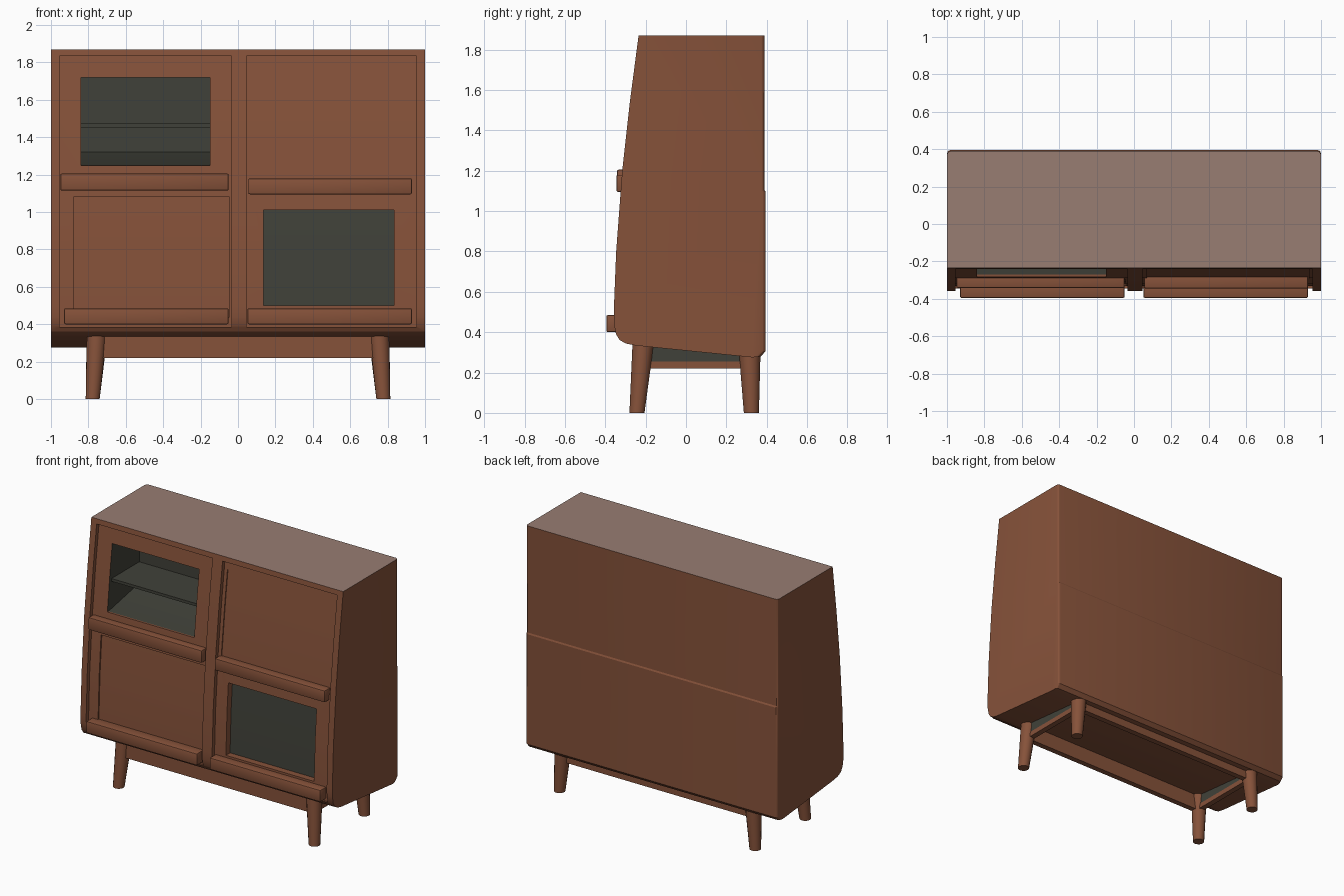
import bpy, bmesh, math

if "Cube" in bpy.data.objects:
    bpy.data.objects.remove(bpy.data.objects["Cube"])


def material(name, rgb):
    m = bpy.data.materials.new(name)
    m.diffuse_color = (*rgb, 1)
    m.use_nodes = True
    m.node_tree.nodes["Principled BSDF"].inputs["Base Color"].default_value = m.diffuse_color
    return m


WOOD = material("brown wood", (0.238, 0.084, 0.042))
TOP = material("pale brown top", (0.314, 0.205, 0.168))
GREY = material("dark grey", (0.051, 0.053, 0.041))

# Slanted front of the cabinet as (z, y) points
FRONT = [(0.30, -0.36), (0.50, -0.358), (0.80, -0.346), (1.20, -0.316),
         (1.55, -0.277), (1.87, -0.235)]


def front(z):
    for (za, ya), (zb, yb) in zip(FRONT, FRONT[1:]):
        if z <= zb:
            return ya + (yb - ya) * (z - za) / (zb - za)
    return FRONT[-1][1]


def finish(name, bm, mat):
    bmesh.ops.recalc_face_normals(bm, faces=bm.faces)
    me = bpy.data.meshes.new(name)
    bm.to_mesh(me)
    bm.free()
    me.materials.append(mat)
    ob = bpy.data.objects.new(name, me)
    bpy.context.collection.objects.link(ob)
    return ob


def smooth(ob):
    bpy.ops.object.select_all(action='DESELECT')
    ob.select_set(True)
    bpy.context.view_layer.objects.active = ob
    bpy.ops.object.shade_smooth_by_angle(angle=math.radians(28))


def prism(name, x0, x1, outline, mat=WOOD, bevel=0.0, pick=None, segments=2):
    """Extrude a (y, z) outline along x, optionally bevelling picked edges."""
    bm = bmesh.new()
    f = bm.faces.new([bm.verts.new((x0, y, z)) for y, z in outline])
    ext = bmesh.ops.extrude_face_region(bm, geom=[f])["geom"]
    bmesh.ops.translate(bm, vec=(x1 - x0, 0, 0),
                        verts=[v for v in ext if isinstance(v, bmesh.types.BMVert)])
    if bevel:
        edges = [e for e in bm.edges if pick is None or pick(e)]
        bmesh.ops.bevel(bm, geom=edges, offset=bevel, segments=segments,
                        profile=0.5, affect='EDGES')
    return finish(name, bm, mat)


def box(name, x0, x1, y0, y1, z0, z1, mat=WOOD, bevel=0.0):
    return prism(name, x0, x1, [(y0, z0), (y1, z0), (y1, z1), (y0, z1)], mat, bevel)


def cut(target, cutter):
    mod = target.modifiers.new("cut", 'BOOLEAN')
    mod.operation = 'DIFFERENCE'
    mod.solver = 'EXACT'
    mod.object = cutter
    bpy.context.view_layer.objects.active = target
    bpy.ops.object.modifier_apply(modifier=mod.name)
    bpy.data.objects.remove(cutter, do_unlink=True)


def recess(target, x0, x1, z0, z1, depth):
    """Cut a pocket that follows the slanted front."""
    zs = [z0] + [z for z, _ in FRONT if z0 < z < z1] + [z1]
    outline = [(-0.6, z1), (-0.6, z0)] + [(front(z) + depth, z) for z in zs]
    cut(target, prism("cutter", x0, x1, outline))


# Cabinet body: side profile with curved lower front and slightly sloping floor
profile = [(-0.235, 1.87), (-0.277, 1.55), (-0.316, 1.20), (-0.346, 0.80),
           (-0.358, 0.50), (-0.357, 0.44), (-0.347, 0.39), (-0.328, 0.36),
           (-0.295, 0.343), (-0.25, 0.334), (0.33, 0.275), (0.37, 0.279),
           (0.394, 0.305), (0.395, 1.095), (0.389, 1.105), (0.389, 1.87)]


def back_corner(e):
    return all(v.co.y > 0.36 for v in e.verts) and e.verts[0].co.x == e.verts[1].co.x \
        and not all(v.co.z > 1.8 for v in e.verts)


body = prism("cabinet_body", -1, 1, profile, WOOD, 0.02, back_corner, 3)

# Door bays either side of the centre divider
for x0, x1 in ((-0.955, -0.035), (0.045, 0.955)):
    recess(body, x0, x1, 0.385, 1.835, 0.028)

# Shallow panels of the two solid doors
recess(body, 0.07, 0.935, 1.14, 1.775, 0.035)
recess(body, -0.88, -0.045, 0.44, 1.08, 0.038)

# Lower right window pocket
recess(body, 0.135, 0.835, 0.50, 1.01, 0.075)

# Upper left display compartment with a rising floor
cut(body, prism("cutter", -0.84, -0.15,
                [(-0.6, 1.25), (-0.27, 1.25), (0.08, 1.32), (0.08, 1.72), (-0.6, 1.72)]))

# Colour the body by position: pale top, grey window pocket and compartment
me = body.data
me.materials.clear()
for m in (WOOD, TOP, GREY):
    me.materials.append(m)
for p in me.polygons:
    c, n = p.center, p.normal
    p.material_index = 0
    if n.z > 0.9 and c.z > 1.86:
        p.material_index = 1
    elif -0.845 < c.x < -0.145 and 1.245 < c.z < 1.725 and c.y > front(c.z) + 0.045 and c.y < 0.1:
        p.material_index = 2
    elif 0.13 < c.x < 0.84 and 0.49 < c.z < 1.02 and n.y < -0.9 \
            and front(c.z) + 0.06 < c.y < 0.1:
        p.material_index = 2
smooth(body)

# Shelf inside the display compartment
box("display_shelf", -0.845, -0.145, -0.235, 0.085, 1.452, 1.472, GREY)

# Handle bars along the bottom of each door
for name, x0, x1, y0, z0, z1 in (
        ("upper_left_handle", -0.95, -0.05, -0.342, 1.115, 1.205),
        ("upper_right_handle", 0.055, 0.93, -0.345, 1.095, 1.18),
        ("lower_left_handle", -0.93, -0.05, -0.395, 0.40, 0.485),
        ("lower_right_handle", 0.05, 0.93, -0.395, 0.40, 0.485)):
    smooth(box(name, x0, x1, y0, front(z1) + 0.05, z0, z1, WOOD, 0.008))

# Splayed tapered legs
def leg(name, foot, head, r0, r1):
    bm = bmesh.new()
    rings = []
    for (x, y, z), r in ((foot, r0), (head, r1)):
        rings.append([bm.verts.new((x + r * math.cos(a), y + r * math.sin(a), z))
                      for a in (math.tau * (i + 0.5) / 16 for i in range(16))])
    bm.faces.new(rings[0])
    bm.faces.new(rings[1])
    for i in range(16):
        j = (i + 1) % 16
        bm.faces.new((rings[0][i], rings[0][j], rings[1][j], rings[1][i]))
    smooth(finish(name, bm, WOOD))


for side, s in (("left", -1), ("right", 1)):
    leg("front_leg_" + side, (s * 0.777, -0.243, 0), (s * 0.755, -0.212, 0.345), 0.038, 0.054)
    leg("back_leg_" + side, (s * 0.777, 0.324, 0), (s * 0.757, 0.316, 0.29), 0.038, 0.054)
    # Side rail with the grey strip between it and the cabinet floor
    xa, xb = sorted((s * 0.735, s * 0.775))
    box("side_rail_" + side, xa, xb, -0.21, 0.31, 0.22, 0.255)
    prism("side_strip_" + side, xa + 0.004, xb - 0.004,
          [(-0.21, 0.255), (0.27, 0.255), (0.27, 0.285), (-0.21, 0.335)], GREY)

# Front and back rails of the base
box("front_rail", -0.75, 0.75, -0.245, -0.205, 0.22, 0.34)
box("back_rail", -0.75, 0.75, 0.295, 0.335, 0.22, 0.285)
